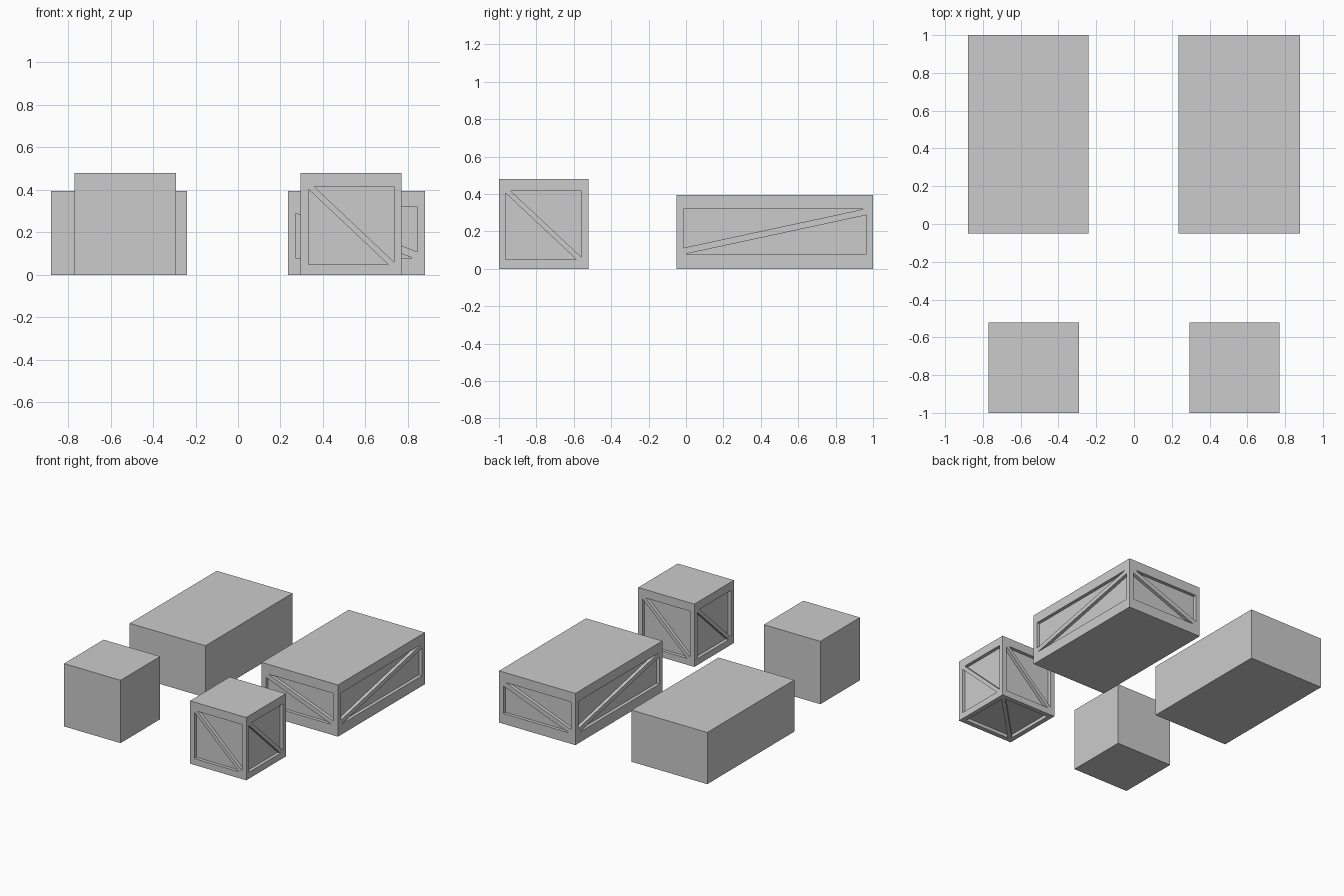
import bpy, bmesh
from mathutils import Vector

if "Cube" in bpy.data.objects:
    bpy.data.objects.remove(bpy.data.objects["Cube"])

DEPTH = 0.025
X, Y, Z = Vector((1, 0, 0)), Vector((0, 1, 0)), Vector((0, 0, 1))


def box(name, lo, hi):
    """Plain box between two corners."""
    lo, hi = Vector(lo), Vector(hi)
    bm = bmesh.new()
    bmesh.ops.create_cube(bm, size=1)
    for v in bm.verts:
        v.co = (lo + hi) / 2 + v.co * (hi - lo)
    return finish(name, bm)


def finish(name, bm):
    bmesh.ops.recalc_face_normals(bm, faces=bm.faces)
    me = bpy.data.meshes.new(name)
    bm.to_mesh(me)
    bm.free()
    ob = bpy.data.objects.new(name, me)
    bpy.context.collection.objects.link(ob)
    return ob


def panel_cut(bm, centre, u, v, half, slope, bar):
    """Two triangular prisms that leave a diagonal brace between them."""
    n = u.cross(v)
    hu, hv = half
    cu, cv = bar
    for s in (1, -1):
        # right-angled corner, then the two shortened legs
        tri = [(-hu, hv * slope), (hu - cu, hv * slope),
               (-hu, -(hv - cv) * slope)]
        pts = [centre + u * a * s + v * b * s for a, b in tri]
        face = bm.faces.new([bm.verts.new(p - n * DEPTH) for p in pts])
        ext = bmesh.ops.extrude_face_region(bm, geom=[face], use_keep_orig=True)
        top = [g for g in ext["geom"] if isinstance(g, bmesh.types.BMVert)]
        bmesh.ops.translate(bm, verts=top, vec=n * DEPTH * 2)


def crate(name, lo, hi, panel_z, margin, ends, sides, bottom=None):
    """Box with a braced, recessed panel on each side."""
    body = box(name, lo, hi)
    lo, hi = Vector(lo), Vector(hi)
    mid, size = (lo + hi) / 2, hi - lo
    mid.z = sum(panel_z) / 2
    hz = (panel_z[1] - panel_z[0]) / 2
    bm = bmesh.new()
    for s in (1, -1):
        # front / back, then right / left
        panel_cut(bm, mid - Y * s * size.y / 2, X * s, Z,
                  (size.x / 2 - margin, hz), *ends)
        panel_cut(bm, mid + X * s * size.x / 2, Y * s, Z,
                  (size.y / 2 - margin, hz), *sides)
    if bottom:
        panel_cut(bm, Vector((mid.x, mid.y, lo.z)), Y, X,
                  (size.y / 2 - margin, size.x / 2 - margin), *bottom)
    cutter = finish(name + "_cutter", bm)
    cutter.hide_render = True
    mod = body.modifiers.new("panels", 'BOOLEAN')
    mod.operation, mod.solver, mod.object = 'DIFFERENCE', 'EXACT', cutter
    bpy.context.view_layer.objects.active = body
    bpy.ops.object.modifier_apply(modifier=mod.name)
    bpy.data.objects.remove(cutter)


# plain boxes
box("plain_long_box", (-0.88, -0.05, 0), (-0.24, 1, 0.395))
box("plain_small_box", (-0.77, -1, 0), (-0.292, -0.522, 0.48))

# braced crates
crate("long_crate", (0.235, -0.05, 0), (0.88, 1, 0.395), (0.079, 0.32), 0.036,
      (-1, (0.02, 0.03)), (1, (0.01, 0.033)))
crate("small_crate", (0.295, -1, 0), (0.77, -0.522, 0.48), (0.049, 0.416), 0.036,
      (-1, (0.027, 0.012)), (-1, (0.027, 0.012)), (1, (0.02, 0.02)))
